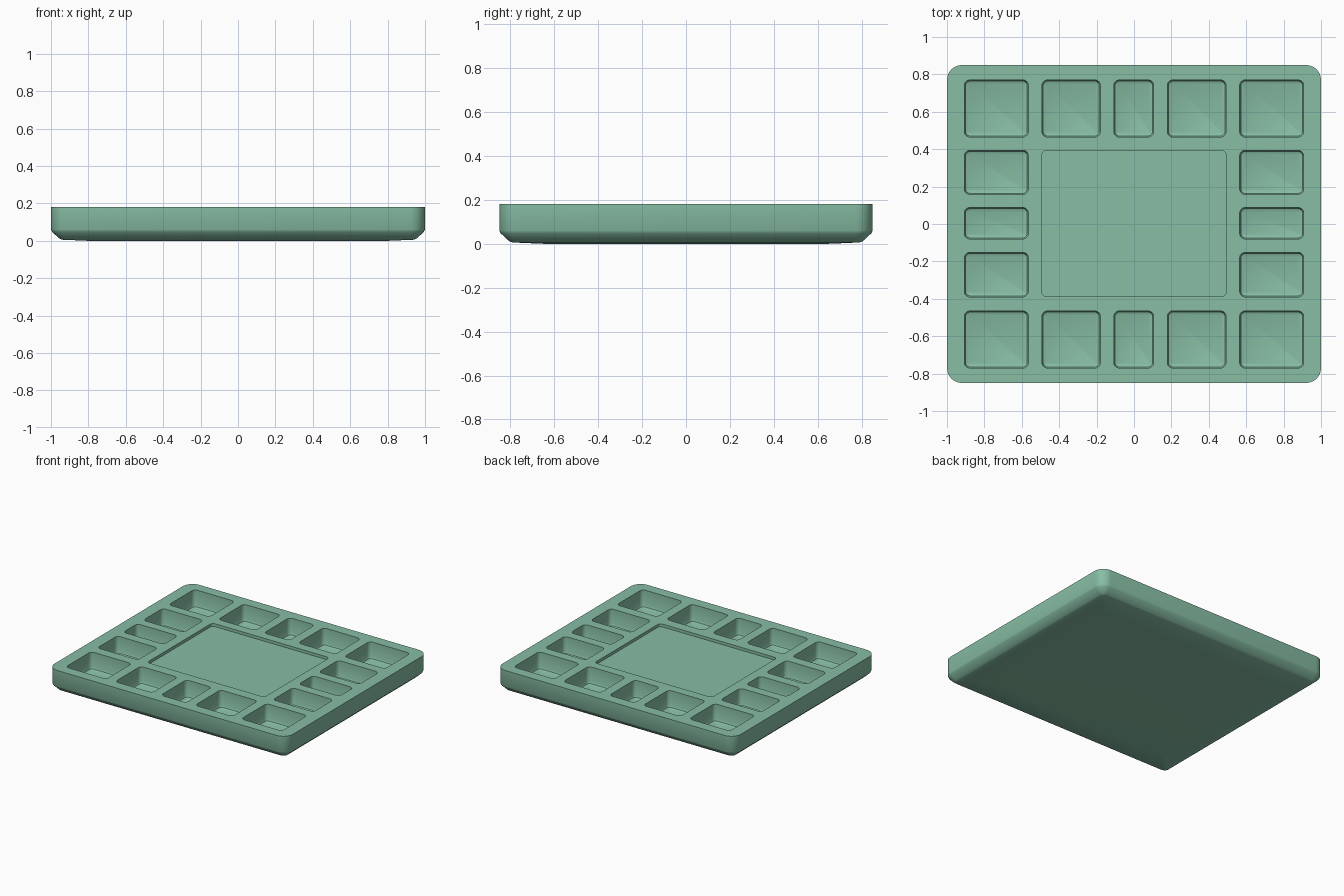
import bpy, bmesh, math

if "Cube" in bpy.data.objects:
    bpy.data.objects.remove(bpy.data.objects["Cube"])

TOP = 0.18


def ring(bm, x0, x1, y0, y1, r, z, seg=6):
    """Rounded rectangle loop of vertices at height z."""
    verts = []
    corners = [(x1 - r, y1 - r, 0), (x0 + r, y1 - r, 90),
               (x0 + r, y0 + r, 180), (x1 - r, y0 + r, 270)]
    for cx, cy, a in corners:
        for i in range(seg + 1):
            t = math.radians(a + 90 * i / seg)
            verts.append(bm.verts.new((cx + r * math.cos(t), cy + r * math.sin(t), z)))
    return verts


def loft(bm, box, radius, levels):
    """Closed solid through rounded rectangles; levels are (inset, z), bottom to top."""
    x0, x1, y0, y1 = box
    rings = [ring(bm, x0 + d, x1 - d, y0 + d, y1 - d, max(radius - d, 0.008), z)
             for d, z in levels]
    n = len(rings[0])
    bm.faces.new(rings[0][::-1])
    bm.faces.new(rings[-1])
    for a, b in zip(rings, rings[1:]):
        for i in range(n):
            j = (i + 1) % n
            bm.faces.new((a[i], a[j], b[j], b[i]))


def make(name, bm):
    bmesh.ops.recalc_face_normals(bm, faces=bm.faces)
    me = bpy.data.meshes.new(name)
    bm.to_mesh(me)
    bm.free()
    ob = bpy.data.objects.new(name, me)
    bpy.context.collection.objects.link(ob)
    return ob


green = bpy.data.materials.new("soft green")
green.diffuse_color = (0.245, 0.515, 0.375, 1)
green.use_nodes = True
green.node_tree.nodes["Principled BSDF"].inputs["Base Color"].default_value = green.diffuse_color

# Tray body with chamfered underside
bm = bmesh.new()
loft(bm, (-1, 1, -0.85, 0.85), 0.08,
     [(0.2, 0.0), (0.06, 0.006), (0.045, 0.012), (0.006, 0.048), (0, 0.06), (0, TOP)])
tray = make("tray", bm)
tray.data.materials.append(green)

# Pocket cutters: border compartments are deep, the centre panel is shallow
pockets = []
for s in (-1, 1):
    y0, y1 = sorted((s * 0.465, s * 0.77))
    for x0, x1 in [(-0.907, -0.565), (-0.492, -0.18), (-0.108, 0.105),
                   (0.178, 0.492), (0.565, 0.907)]:
        pockets.append((x0, x1, y0, y1))
    x0, x1 = sorted((s * 0.565, s * 0.907))
    for y0, y1 in [(-0.39, -0.152), (-0.08, 0.088), (0.158, 0.394)]:
        pockets.append((x0, x1, y0, y1))

bm = bmesh.new()
f = 0.05
for box in pockets:
    loft(bm, box, 0.03, [(0.02, f), (0.006, f + 0.006), (0, f + 0.02), (0, TOP + 0.1)])
loft(bm, (-0.492, 0.492, -0.388, 0.394), 0.025, [(0, TOP - 0.022), (0, TOP + 0.1)])
cutter = make("pocket_cutter", bm)
cutter.data.materials.append(green)
cutter.hide_render = True

# Cut the pockets and remove the helper
mod = tray.modifiers.new("pockets", 'BOOLEAN')
mod.operation = 'DIFFERENCE'
mod.solver = 'EXACT'
mod.object = cutter
bpy.context.view_layer.objects.active = tray
tray.select_set(True)
bpy.ops.object.modifier_apply(modifier=mod.name)
bpy.data.objects.remove(cutter)
bpy.ops.object.shade_smooth_by_angle(angle=math.radians(30))
